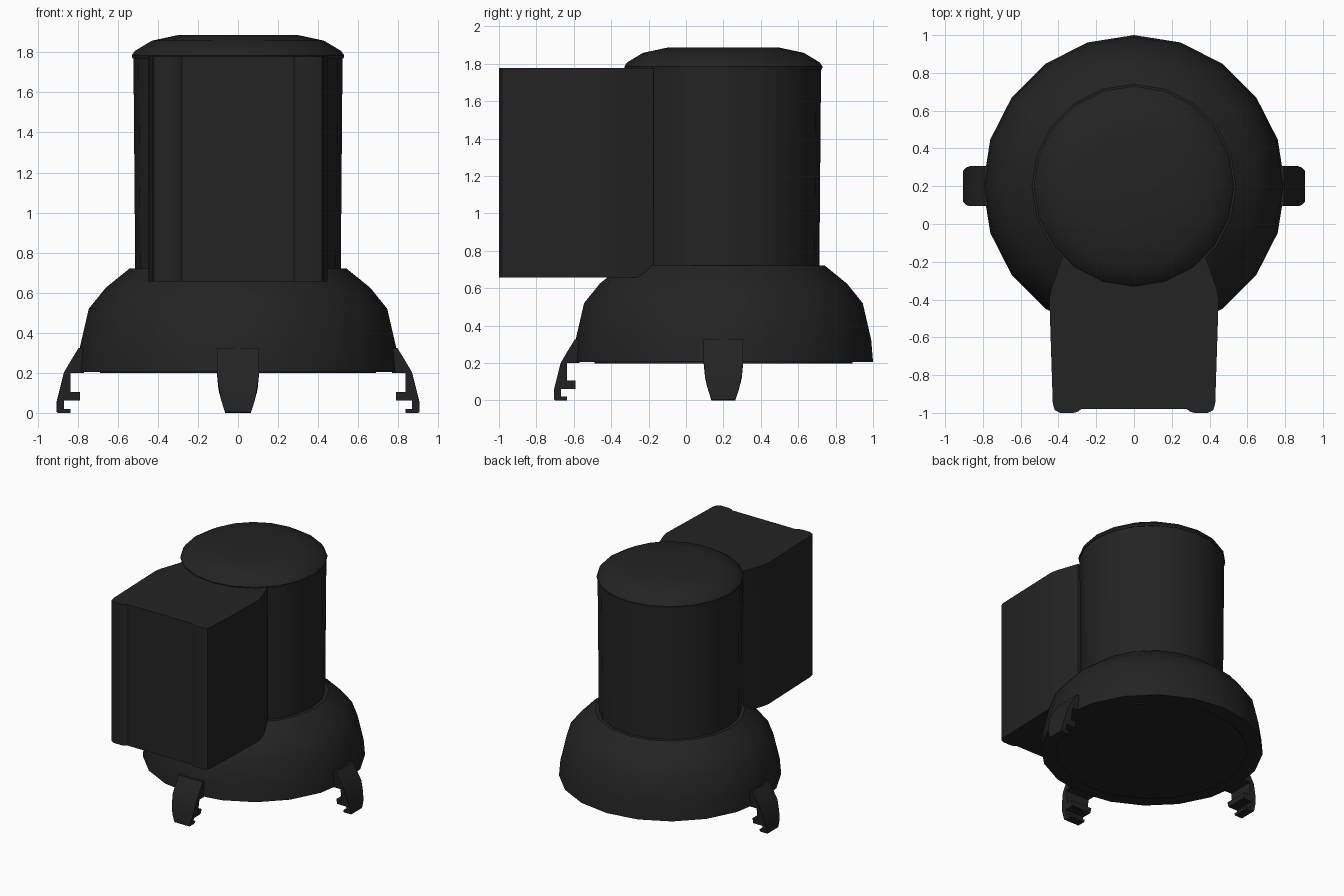
import bpy, bmesh, math
from mathutils import Matrix

cube = bpy.data.objects.get("Cube")
if cube:
    bpy.data.objects.remove(cube, do_unlink=True)

AXIS_Y = 0.2   # the round body stands behind the centre
SIDES = 20

black = bpy.data.materials.new("matte_black")
black.use_nodes = True
colour = (0.017, 0.017, 0.017, 1)
black.diffuse_color = colour
black.node_tree.nodes["Principled BSDF"].inputs["Base Color"].default_value = colour


def finish(name, bm, angle=35):
    bmesh.ops.recalc_face_normals(bm, faces=bm.faces)
    mesh = bpy.data.meshes.new(name)
    bm.to_mesh(mesh)
    bm.free()
    obj = bpy.data.objects.new(name, mesh)
    bpy.context.collection.objects.link(obj)
    mesh.materials.append(black)
    bpy.ops.object.select_all(action='DESELECT')
    obj.select_set(True)
    bpy.context.view_layer.objects.active = obj
    bpy.ops.object.shade_smooth_by_angle(angle=math.radians(angle))
    return obj


def lathe(name, profile):
    """Closed round part from (radius, height) rings, bottom to top."""
    bm = bmesh.new()
    rings = []
    for r, z in profile:
        rings.append([bm.verts.new((r * math.cos(i * math.tau / SIDES),
                                    AXIS_Y + r * math.sin(i * math.tau / SIDES), z))
                      for i in range(SIDES)])
    for low, high in zip(rings, rings[1:]):
        for i in range(SIDES):
            j = (i + 1) % SIDES
            bm.faces.new((low[i], low[j], high[j], high[i]))
    bm.faces.new(rings[0][::-1])
    bm.faces.new(rings[-1])
    return finish(name, bm)


def extrude(points, offset):
    """Solid made by sweeping a flat outline along an offset."""
    bm = bmesh.new()
    face = bm.faces.new([bm.verts.new(p) for p in points])
    new = bmesh.ops.extrude_face_region(bm, geom=[face])["geom"]
    bmesh.ops.translate(bm, vec=offset,
                        verts=[v for v in new if isinstance(v, bmesh.types.BMVert)])
    return bm


# Round body
lathe("base_dome", [(0.8, 0.205), (0.79, 0.325), (0.745, 0.52), (0.66, 0.625), (0.54, 0.722)])
lathe("bottom_plate", [(0.69, 0.198), (0.69, 0.23)])
lathe("cylinder_body", [(0.513, 0.70), (0.522, 1.775)])
lathe("top_cap", [(0.527, 1.77), (0.53, 1.785), (0.515, 1.807), (0.43, 1.858), (0.295, 1.887)])

# Front housing, with two raised rounded corner strips
half = [(0.28, -0.98), (0.30, -0.995), (0.32, -1.0), (0.39, -1.0), (0.42, -0.985),
        (0.43, -0.95), (0.448, -0.40), (0.44, -0.35), (0.38, -0.175)]
outline = half + [(-x, y) for x, y in reversed(half)]
bm = extrude([(x, y, 0.657) for x, y in outline], (0, 0, 1.121))
# Slanted lower rear edge
rear = [e for e in bm.edges
        if all(v.co.y > -0.2 and v.co.z < 0.7 for v in e.verts)]
bmesh.ops.bevel(bm, geom=rear, offset=0.07, segments=1, affect='EDGES')
finish("front_housing", bm, 30)

# Hooked clips: outline in (radius, height), tapering towards the foot
clip = [(0.77, 0.325), (0.795, 0.325), (0.835, 0.26), (0.87, 0.2), (0.89, 0.12), (0.905, 0.06),
        (0.905, 0.005), (0.9, 0), (0.835, 0), (0.835, 0.02), (0.868, 0.02), (0.868, 0.062),
        (0.79, 0.062), (0.79, 0.105), (0.835, 0.105), (0.835, 0.2), (0.77, 0.2)]


def clip_half_width(z):
    return 0.106 if z > 0.2 else 0.064 + 0.042 * math.sin(z / 0.2 * math.pi / 2)


for name, turn in (("left_clip", 0), ("right_clip", 180), ("front_clip", -90)):
    bm = extrude([(r, -1, z) for r, z in clip], (0, 2, 0))
    for v in bm.verts:
        v.co.y *= clip_half_width(v.co.z)
    place = Matrix.Translation((0, AXIS_Y, 0)) @ Matrix.Rotation(math.radians(turn), 4, 'Z')
    bmesh.ops.transform(bm, matrix=place, verts=bm.verts)
    finish(name, bm, 30)
